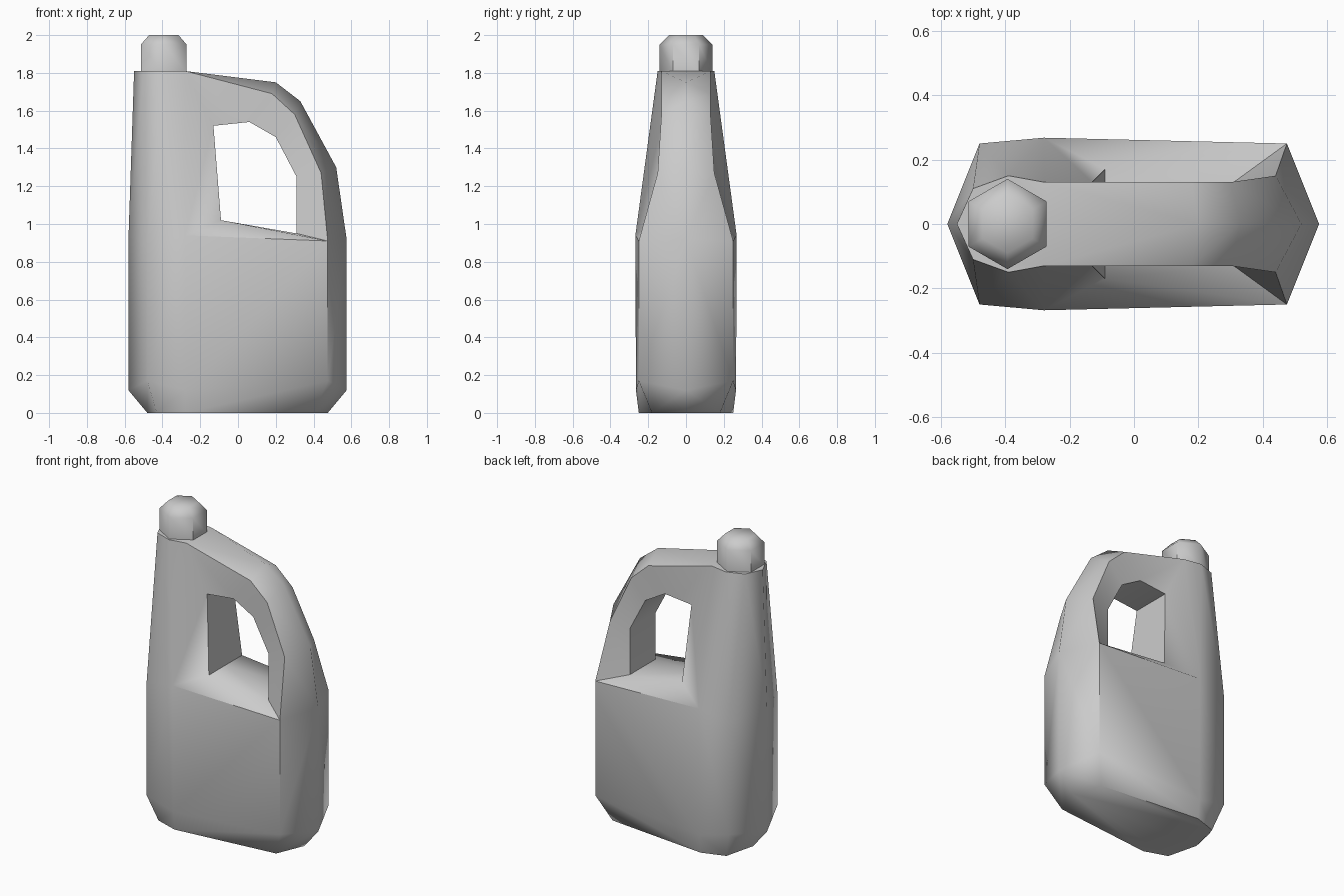
import bpy, bmesh, math
from mathutils import Vector

cube = bpy.data.objects.get("Cube")
if cube:
    bpy.data.objects.remove(cube)

grey = bpy.data.materials.new("plastic_grey")
grey.use_nodes = True
colour = (0.6, 0.6, 0.6, 1)
grey.diffuse_color = colour
grey.node_tree.nodes["Principled BSDF"].inputs["Base Color"].default_value = colour


def finish(name, bm, mirror=False):
    """Turn a bmesh into a smooth-shaded grey object, optionally mirrored in y."""
    if mirror:
        source = bm.verts[:] + bm.edges[:] + bm.faces[:]
        bmesh.ops.mirror(bm, geom=source, axis='Y', merge_dist=0.001)
        bmesh.ops.remove_doubles(bm, verts=bm.verts[:], dist=0.001)
    bmesh.ops.recalc_face_normals(bm, faces=bm.faces[:])
    mesh = bpy.data.meshes.new(name)
    bm.to_mesh(mesh)
    bm.free()
    mesh.materials.append(grey)
    obj = bpy.data.objects.new(name, mesh)
    bpy.context.collection.objects.link(obj)
    bpy.ops.object.select_all(action='DESELECT')
    obj.select_set(True)
    bpy.context.view_layer.objects.active = obj
    bpy.ops.object.shade_smooth_by_angle(angle=math.radians(60))
    return obj


# Jug body with its handle, one half
bm = bmesh.new()


def points(*coords):
    return [bm.verts.new(c) for c in coords]


def strip(a, b):
    for i in range(len(a) - 1):
        bm.faces.new((a[i], a[i + 1], b[i + 1], b[i]))


base = points((-.48, 0, 0), (-.43, .2, 0), (-.28, .25, 0), (.4, .18, 0), (.475, 0, 0))
low = points((-.58, 0, .12), (-.48, .25, .17), (-.28, .265, .12), (.475, .25, .17), (.575, 0, .12))
waist = points((-.58, 0, .92), (-.48, .25, .9), (-.28, .268, .94), (.475, .25, .91), (.575, 0, .92))
neck = points((-.55, 0, 1.81), (-.5, .11, 1.81), (-.39, .15, 1.81), (-.28, .13, 1.81))
edge = neck[3:] + points((.18, .13, 1.69), (.3, .13, 1.58), (.44, .15, 1.27)) + waist[3:4]
ridge = points((-.28, 0, 1.81), (.2, 0, 1.75), (.33, 0, 1.65), (.52, 0, 1.3)) + waist[4:]
hole = points((-.13, .13, 1.52), (.06, .13, 1.54), (.2, .13, 1.46),
              (.31, .13, 1.25), (.31, .13, .95), (-.09, .17, 1.02))
hole_middle = [bm.verts.new((v.co.x, 0, v.co.z)) for v in hole]

bm.faces.new(base)
strip(base, low)
strip(low, waist)
strip(waist[:3], neck[:3])
bm.faces.new((waist[2], neck[3], neck[2]))
bm.faces.new(neck + ridge[:1])

# Handle top, handle sides, shelf and hole lining
strip(edge, ridge)
strip(edge, hole[:5])
bm.faces.new((waist[3], waist[2], hole[5], hole[4]))
bm.faces.new((waist[2], neck[3], hole[0], hole[5]))
strip(hole + hole[:1], hole_middle + hole_middle[:1])
finish("jug_body", bm, mirror=True)

# Six-sided cap with a chamfered top
bm = bmesh.new()
rings = []
for radius, z in ((.14, 1.8), (.14, 1.95), (.09, 2)):
    rings.append([bm.verts.new(Vector((-.393, 0, z)) + radius * Vector(
        (math.sin(i * math.pi / 3), math.cos(i * math.pi / 3), 0))) for i in range(6)])
for a, b in zip(rings, rings[1:]):
    strip(a + a[:1], b + b[:1])
bm.faces.new(rings[0])
bm.faces.new(rings[-1])
finish("cap", bm)
